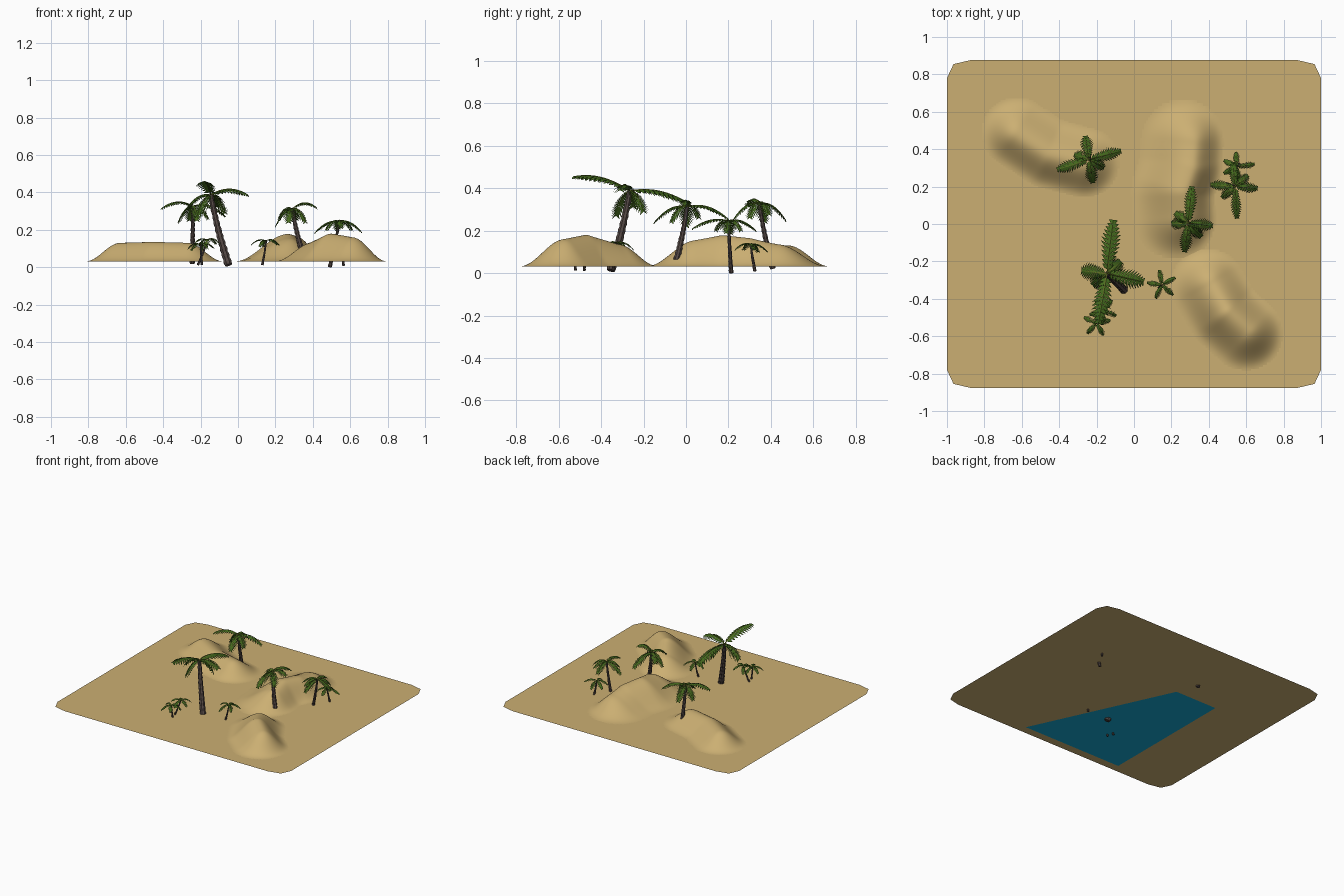
import bpy, bmesh, math
from mathutils import Vector

if "Cube" in bpy.data.objects:
    bpy.data.objects.remove(bpy.data.objects["Cube"])

def material(name, rgb):
    m = bpy.data.materials.new(name)
    m.diffuse_color = (*rgb, 1)
    m.use_nodes = True
    m.node_tree.nodes["Principled BSDF"].inputs["Base Color"].default_value = m.diffuse_color
    return m

SAND = material("sand", (0.60, 0.43, 0.17))
WATER = material("water_blue", (0.008, 0.40, 0.66))
BARK = material("bark_brown", (0.085, 0.062, 0.056))
LEAF = material("leaf_green", (0.055, 0.135, 0.012))
RIB = material("rib_green", (0.13, 0.17, 0.02))
BASE = 0.03

def finish(name, bm, mats, smooth=True):
    me = bpy.data.meshes.new(name)
    bm.to_mesh(me)
    bm.free()
    for m in mats:
        me.materials.append(m)
    for p in me.polygons:
        p.use_smooth = smooth
    ob = bpy.data.objects.new(name, me)
    bpy.context.collection.objects.link(ob)
    return ob

def flat_sheet(name, pts, z, mat):
    bm = bmesh.new()
    bm.faces.new([bm.verts.new((x, y, z)) for x, y in pts])
    finish(name, bm, [mat], False)

# Desert floor with clipped corners, and the water sheet under it
corner = [(1.0, 0.78), (0.965, 0.855), (0.87, 0.877)]
outline = []
for sx, sy in ((1, 1), (-1, 1), (-1, -1), (1, -1)):
    pts = [(x * sx, y * sy) for x, y in corner]
    outline += pts if sx * sy > 0 else pts[::-1]
flat_sheet("sand_floor", outline, BASE, SAND)
flat_sheet("water_sheet", [(-0.535, -0.81), (0.31, -0.81), (-0.18, 0.25), (-0.535, 0.25)],
           BASE - 0.003, WATER)

# Dunes: a ridge line with a different slope width on each side
def dune(name, ridge, w_left, w_right):
    def height(x, y):
        p = Vector((x, y))
        best = 0
        for a, b in zip(ridge, ridge[1:]):
            a2, b2 = Vector(a[:2]), Vector(b[:2])
            ab = b2 - a2
            t = max(0, min(1, (p - a2).dot(ab) / ab.length_squared))
            off = p - (a2 + ab * t)
            d = off.length
            side = (ab.x * off.y - ab.y * off.x) / (ab.length * d + 1e-9)
            w = w_right + (w_left - w_right) * (0.5 + 0.5 * side)
            if d < w:
                h = (a[2] + (b[2] - a[2]) * t - BASE) * (0.5 + 0.5 * math.cos(math.pi * d / w))
                best = max(best, h)
        return best
    m = max(w_left, w_right) + 0.02
    x0, x1 = min(r[0] for r in ridge) - m, max(r[0] for r in ridge) + m
    y0, y1 = min(r[1] for r in ridge) - m, max(r[1] for r in ridge) + m
    n = 64
    bm = bmesh.new()
    grid = []
    for j in range(n + 1):
        row = []
        for i in range(n + 1):
            x, y = x0 + (x1 - x0) * i / n, y0 + (y1 - y0) * j / n
            row.append(bm.verts.new((x, y, BASE + 0.0005 + height(x, y))))
        grid.append(row)
    for j in range(n):
        for i in range(n):
            q = [grid[j][i], grid[j][i + 1], grid[j + 1][i + 1], grid[j + 1][i]]
            if max(v.co.z for v in q) > BASE + 0.001:
                bm.faces.new(q)
    bmesh.ops.delete(bm, geom=[v for v in bm.verts if not v.link_faces], context='VERTS')
    for _ in range(2):
        bmesh.ops.smooth_vert(bm, verts=[v for v in bm.verts if not v.is_boundary], factor=0.5,
                              use_axis_x=False, use_axis_y=False, use_axis_z=True)
    finish(name, bm, [SAND])

dune("back_left_dune", [(-0.63, 0.48, 0.13), (-0.46, 0.37, 0.135), (-0.27, 0.32, 0.13)], 0.20, 0.18)
dune("middle_dune", [(0.32, 0.43, 0.135), (0.31, 0.29, 0.165), (0.27, 0.17, 0.178),
                     (0.28, 0.05, 0.155)], 0.16, 0.29)
dune("front_right_dune", [(0.41, -0.32, 0.135), (0.50, -0.47, 0.18), (0.61, -0.57, 0.16)], 0.18, 0.22)

def bezier(a, c, b, t):
    return a * (1 - t) ** 2 + c * (2 * t * (1 - t)) + b * t ** 2

def tube(bm, path, radii, sides, mat=0):
    rings = []
    for i, p in enumerate(path):
        d = (path[min(i + 1, len(path) - 1)] - path[max(i - 1, 0)]).normalized()
        u = d.cross(Vector((0.3, 0.9, 0.1))).normalized()
        if abs(d.y) > 0.8:
            u = d.cross(Vector((0, 0, 1))).normalized()
        v = d.cross(u)
        rings.append([bm.verts.new(p + (u * math.cos(2 * math.pi * k / sides)
                      + v * math.sin(2 * math.pi * k / sides)) * radii[i]) for k in range(sides)])
    for r, s in zip(rings, rings[1:]):
        for k in range(sides):
            bm.faces.new((r[k], r[(k + 1) % sides], s[(k + 1) % sides], s[k])).material_index = mat
    bm.faces.new(rings[0][::-1]).material_index = mat
    bm.faces.new(rings[-1]).material_index = mat

# One arched frond: a rib with drooping leaflets on both sides
def frond(bm, start, tip, width, rise, n=13):
    ctrl = (start + tip) / 2 + Vector((0, 0, rise))
    pts = [bezier(start, ctrl, tip, i / n) for i in range(n + 1)]
    tube(bm, pts, [width * 0.07 * (1.2 - i / n) for i in range(n + 1)], 3, 1)
    for i in range(1, n):
        a, b = pts[i], pts[i + 1]
        d = (b - a).normalized()
        side = d.cross(Vector((0, 0, 1))).normalized()
        t = i / n
        w = width * (0.35 + 0.65 * math.sin(math.pi * min(1, t * 1.25 + 0.1) / 2)) \
            * (1 - 0.75 * max(0, (t - 0.45) / 0.55) ** 1.5)
        for s in (-1, 1):
            out = side * s * w
            down = Vector((0, 0, -w))
            m0 = a + out * 0.55 + d * w * 0.25 + down * 0.18
            m1 = b + out * 0.55 + d * w * 0.20 + down * 0.18
            end = (a + b) / 2 + out + d * w * 0.55 + down * 0.55
            va, vb, v1, v0, ve = [bm.verts.new(c) for c in (a, b, m1, m0, end)]
            bm.faces.new((va, vb, v1, v0))
            bm.faces.new((v0, v1, ve))

# A palm: ringed curved trunk and a crown of fronds with given tips
def palm(name, base, crown, r, width, rise, tips):
    base, crown = Vector(base), Vector(crown)
    bend = Vector((base.x * 0.35 + crown.x * 0.65, base.y * 0.35 + crown.y * 0.65,
                   (base.z + crown.z) / 2))
    n = 22
    bm = bmesh.new()
    path = [bezier(base, bend, crown, i / n) for i in range(n + 1)]
    tube(bm, path, [r * (1 - 0.4 * i / n) * (1.1 if i % 2 else 0.9) for i in range(n + 1)], 8)
    finish(name + "_trunk", bm, [BARK], False)
    bm = bmesh.new()
    for tip in tips:
        frond(bm, crown, Vector(tip), width, rise)
    finish(name + "_fronds", bm, [LEAF, RIB], False)

palm("tall_palm", (-0.05, -0.355, 0.012), (-0.145, -0.265, 0.385), 0.022, 0.058, 0.06,
     [(-0.11, 0.02, 0.325), (-0.19, -0.53, 0.455), (0.05, -0.31, 0.39),
      (-0.28, -0.25, 0.31), (-0.22, -0.33, 0.27), (-0.07, -0.20, 0.29)])
palm("back_palm", (-0.245, 0.41, 0.02), (-0.24, 0.345, 0.325), 0.015, 0.040, 0.06,
     [(-0.41, 0.29, 0.315), (-0.07, 0.39, 0.275), (-0.26, 0.47, 0.25),
      (-0.22, 0.22, 0.25), (-0.32, 0.37, 0.24), (-0.16, 0.30, 0.26)])
palm("middle_palm", (0.35, -0.045, 0.06), (0.29, 0.005, 0.31), 0.016, 0.040, 0.06,
     [(0.31, 0.20, 0.255), (0.27, -0.15, 0.24), (0.42, -0.01, 0.32),
      (0.20, 0.00, 0.22), (0.22, 0.06, 0.26), (0.36, -0.07, 0.24)])
palm("right_palm", (0.49, 0.213, 0.0), (0.54, 0.20, 0.245), 0.011, 0.034, 0.045,
     [(0.41, 0.21, 0.185), (0.66, 0.19, 0.19), (0.55, 0.03, 0.21),
      (0.53, 0.33, 0.20), (0.47, 0.14, 0.20), (0.61, 0.26, 0.20)])
palm("right_small_palm", (0.565, 0.325, 0.008), (0.55, 0.305, 0.135), 0.008, 0.022, 0.03,
     [(0.645, 0.32, 0.11), (0.48, 0.27, 0.11), (0.545, 0.385, 0.10),
      (0.56, 0.23, 0.11), (0.48, 0.34, 0.10)])

# Seedlings: evenly spread short fronds
def seedling(name, base, crown, reach, turn):
    tips = [(crown[0] + reach * math.cos(turn + k * 1.257), crown[1] + reach * math.sin(turn + k * 1.257),
             crown[2] - 0.02 - 0.01 * (k % 2)) for k in range(5)]
    palm(name, base, crown, 0.007, 0.02, 0.035, tips)

seedling("front_seedling_left", (-0.193, -0.52, 0.012), (-0.20, -0.53, 0.12), 0.075, 0.2)
seedling("front_seedling_right", (-0.215, -0.48, 0.012), (-0.165, -0.465, 0.145), 0.075, 0.9)
seedling("centre_seedling", (0.13, -0.345, 0.012), (0.15, -0.325, 0.14), 0.08, 0.5)
